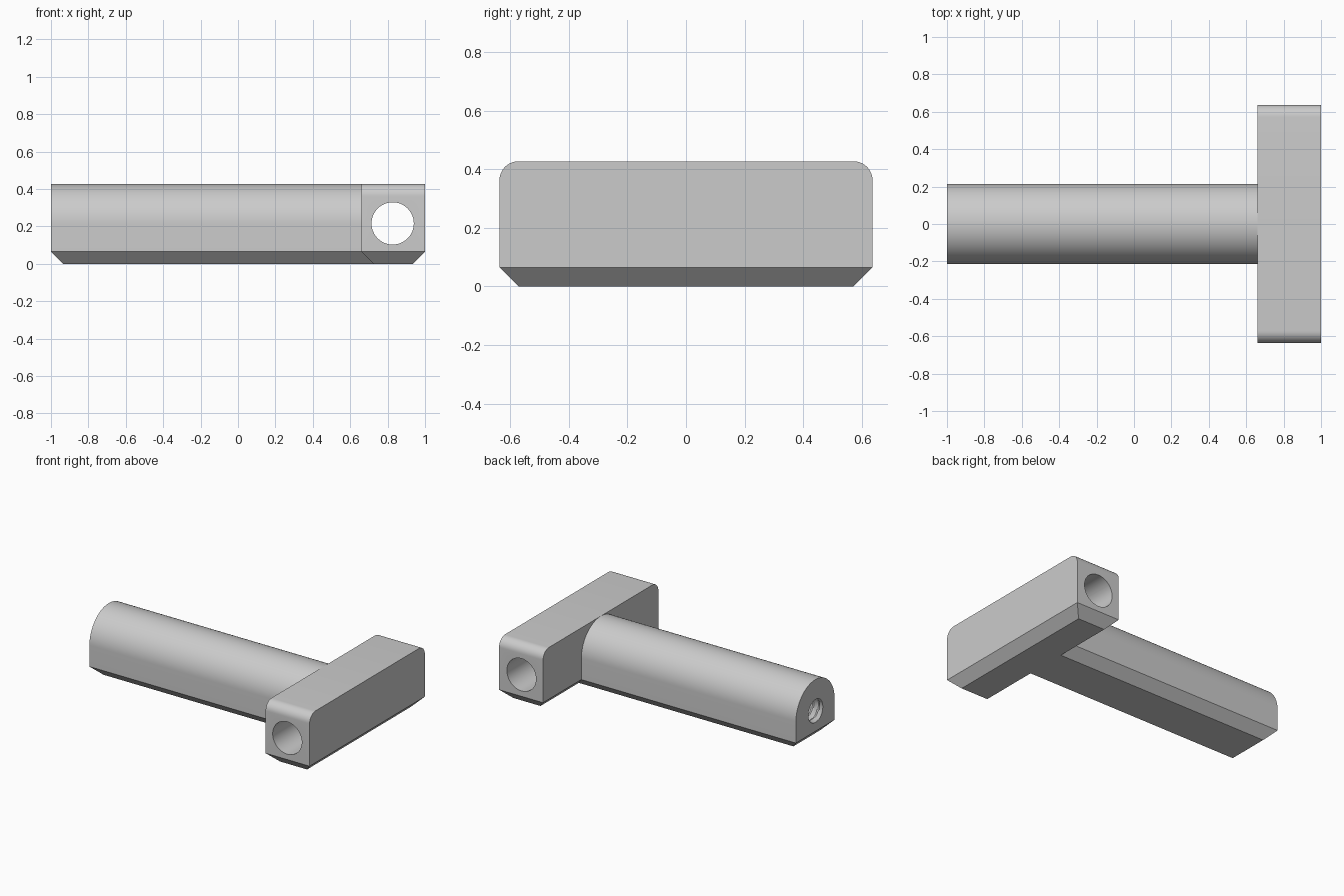
import bpy, bmesh, math

HEIGHT = 0.427
R = HEIGHT / 2
CHAMFER = 0.065
HEAD_X0, HEAD_X1, HEAD_Y = 0.66, 1.0, 0.637

cube = bpy.data.objects.get("Cube")
if cube:
    bpy.data.objects.remove(cube, do_unlink=True)

grey = bpy.data.materials.new("satin grey")
grey.use_nodes = True
colour = (0.6, 0.6, 0.6, 1)
grey.diffuse_color = colour
grey.node_tree.nodes["Principled BSDF"].inputs["Base Color"].default_value = colour


def finish(bm, name):
    bmesh.ops.recalc_face_normals(bm, faces=bm.faces)
    mesh = bpy.data.meshes.new(name)
    bm.to_mesh(mesh)
    bm.free()
    mesh.materials.append(grey)
    obj = bpy.data.objects.new(name, mesh)
    bpy.context.collection.objects.link(obj)
    return obj


def extruded(profile, x0, x1):
    """Solid with a (y, z) profile swept along x."""
    bm = bmesh.new()
    face = bm.faces.new([bm.verts.new((x0, y, z)) for y, z in profile])
    swept = bmesh.ops.extrude_face_region(bm, geom=[face], use_keep_orig=True)
    new = [v for v in swept["geom"] if isinstance(v, bmesh.types.BMVert)]
    bmesh.ops.translate(bm, verts=new, vec=(x1 - x0, 0, 0))
    bmesh.ops.recalc_face_normals(bm, faces=bm.faces)
    return bm


def chamfer_base(bm, skip_x=None):
    """Bevel the edges on the ground, except an end buried at skip_x."""
    edges = [e for e in bm.edges
             if all(abs(v.co.z) < 1e-5 for v in e.verts)
             and not (skip_x and all(abs(v.co.x - skip_x) < 1e-5 for v in e.verts))]
    bmesh.ops.bevel(bm, geom=edges, offset=CHAMFER, segments=1,
                    affect='EDGES', profile=0.5)


def arc(cy, cz, r, a0, a1, n):
    return [(cy + r * math.cos(math.radians(a0 + (a1 - a0) * i / n)),
             cz + r * math.sin(math.radians(a0 + (a1 - a0) * i / n)))
            for i in range(n + 1)]


def combine(target, tool, operation):
    mod = target.modifiers.new(operation.lower(), 'BOOLEAN')
    mod.operation = operation
    mod.solver = 'EXACT'
    mod.object = tool
    bpy.context.view_layer.objects.active = target
    bpy.ops.object.modifier_apply(modifier=mod.name)
    bpy.data.objects.remove(tool, do_unlink=True)


# Cross bar with rounded upper ends and chamfered base
r = CHAMFER
profile = ([(-HEAD_Y, 0), (HEAD_Y, 0)]
           + arc(HEAD_Y - r, HEIGHT - r, r, 0, 90, 10)
           + arc(r - HEAD_Y, HEIGHT - r, r, 90, 180, 10))
bm = extruded(profile, HEAD_X0, HEAD_X1)
chamfer_base(bm)
body = finish(bm, "t_bar_body")

# Shaft with a half-round top, running into the cross bar
SHAFT_END = 0.8
bm = extruded([(-R, 0), (R, 0)] + arc(0, R, R, 0, 180, 48), -1, SHAFT_END)
chamfer_base(bm, SHAFT_END)
combine(body, finish(bm, "shaft"), 'UNION')

# Plain bore through the cross bar
bm = extruded(arc(0.827, 0.216, 0.113, 0, 352.5, 47), -1, 1)
for v in bm.verts:
    v.co.x, v.co.y = v.co.y, v.co.x
combine(body, finish(bm, "bore_cutter"), 'DIFFERENCE')

# Threaded blind hole in the free end of the shaft
PITCH, STEPS, AROUND, TURNS = 0.045, 8, 32, 11
bm = bmesh.new()
rings = []
for k in range(STEPS * TURNS + 1):
    ring = []
    for j in range(AROUND):
        phase = (k / STEPS - j / AROUND) % 1
        rad = 0.07 + 0.02 * abs(2 * phase - 1)
        a = math.tau * j / AROUND
        ring.append(bm.verts.new((-1.03 + PITCH * k / STEPS,
                                  rad * math.cos(a), R + rad * math.sin(a))))
    rings.append(ring)
for a, b in zip(rings, rings[1:]):
    for j in range(AROUND):
        n = (j + 1) % AROUND
        bm.faces.new((a[j], a[n], b[n], b[j]))
bm.faces.new(rings[0])
bm.faces.new(rings[-1])
combine(body, finish(bm, "thread_cutter"), 'DIFFERENCE')

# Smooth the rounds, keep the machined edges crisp
bpy.ops.object.select_all(action='DESELECT')
body.select_set(True)
bpy.context.view_layer.objects.active = body
bpy.ops.object.shade_smooth_by_angle(angle=math.radians(25))
